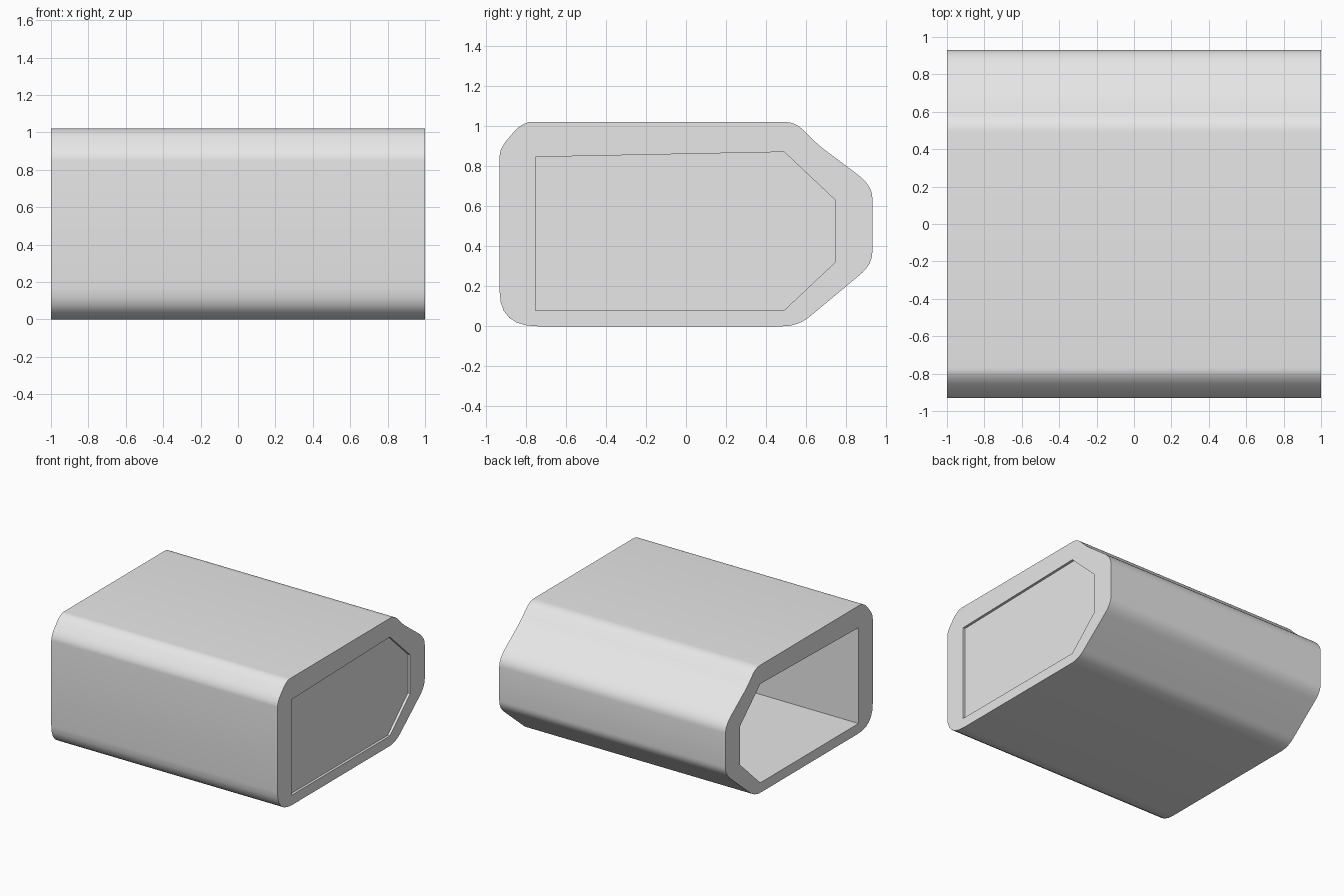
import bpy
import bmesh
import math
from mathutils import Vector

cube = bpy.data.objects.get("Cube")
if cube:
    bpy.data.objects.remove(cube, do_unlink=True)

grey = bpy.data.materials.new("light_grey")
grey.use_nodes = True
grey.diffuse_color = (0.8, 0.8, 0.8, 1)
grey.node_tree.nodes["Principled BSDF"].inputs["Base Color"].default_value = (0.8, 0.8, 0.8, 1)


def rounded(corners, steps=6):
    """Outline of soft corners, each given as start, control and end point."""
    points = []
    for start, control, end in corners:
        a, b, c = Vector(start), Vector(control), Vector(end)
        for i in range(steps + 1):
            t = i / steps
            points.append(a.lerp(b, t).lerp(b.lerp(c, t), t))
    return points


def prism(name, loops, x_start, x_end):
    """Extrude y-z outlines along x; a second outline makes a hole."""
    bm = bmesh.new()
    for loop in loops:
        verts = [bm.verts.new((x_start, y, z)) for y, z in loop]
        for i, vert in enumerate(verts):
            bm.edges.new((verts[i - 1], vert))
    bmesh.ops.triangle_fill(bm, use_beauty=True, edges=bm.edges[:])
    result = bmesh.ops.extrude_face_region(bm, geom=bm.faces[:])
    moved = [g for g in result["geom"] if isinstance(g, bmesh.types.BMVert)]
    bmesh.ops.translate(bm, verts=moved, vec=(x_end - x_start, 0, 0))
    bmesh.ops.recalc_face_normals(bm, faces=bm.faces[:])
    mesh = bpy.data.meshes.new(name)
    bm.to_mesh(mesh)
    bm.free()
    mesh.materials.append(grey)
    obj = bpy.data.objects.new(name, mesh)
    bpy.context.collection.objects.link(obj)
    bpy.ops.object.select_all(action='DESELECT')
    obj.select_set(True)
    bpy.context.view_layer.objects.active = obj
    bpy.ops.object.shade_smooth_by_angle(angle=math.radians(30))
    return obj


# Outer skin: soft front corners and a tapered back
outer = rounded([
    ((0.48, 0), (0.56, 0), (0.62, 0.05)),
    ((0.86, 0.25), (0.93, 0.305), (0.93, 0.37)),
    ((0.93, 0.64), (0.93, 0.7), (0.86, 0.755)),
    ((0.68, 0.89), (0.65, 0.915), (0.63, 0.935)),
    ((0.58, 0.985), (0.54, 1.02), (0.49, 1.02)),
    ((-0.77, 1.02), (-0.81, 1.02), (-0.855, 0.975)),
    ((-0.885, 0.94), (-0.93, 0.89), (-0.93, 0.85)),
    ((-0.93, 0.17), (-0.93, 0), (-0.74, 0)),
])

# Sharp-edged cavity
inner = [(-0.75, 0.08), (0.49, 0.08), (0.745, 0.32),
         (0.745, 0.63), (0.49, 0.87), (-0.75, 0.845)]

prism("hollow_shell", [outer, inner], -1, 1)

# Slightly recessed panel closing one end
prism("end_panel", [inner], 0.97, 0.98)
